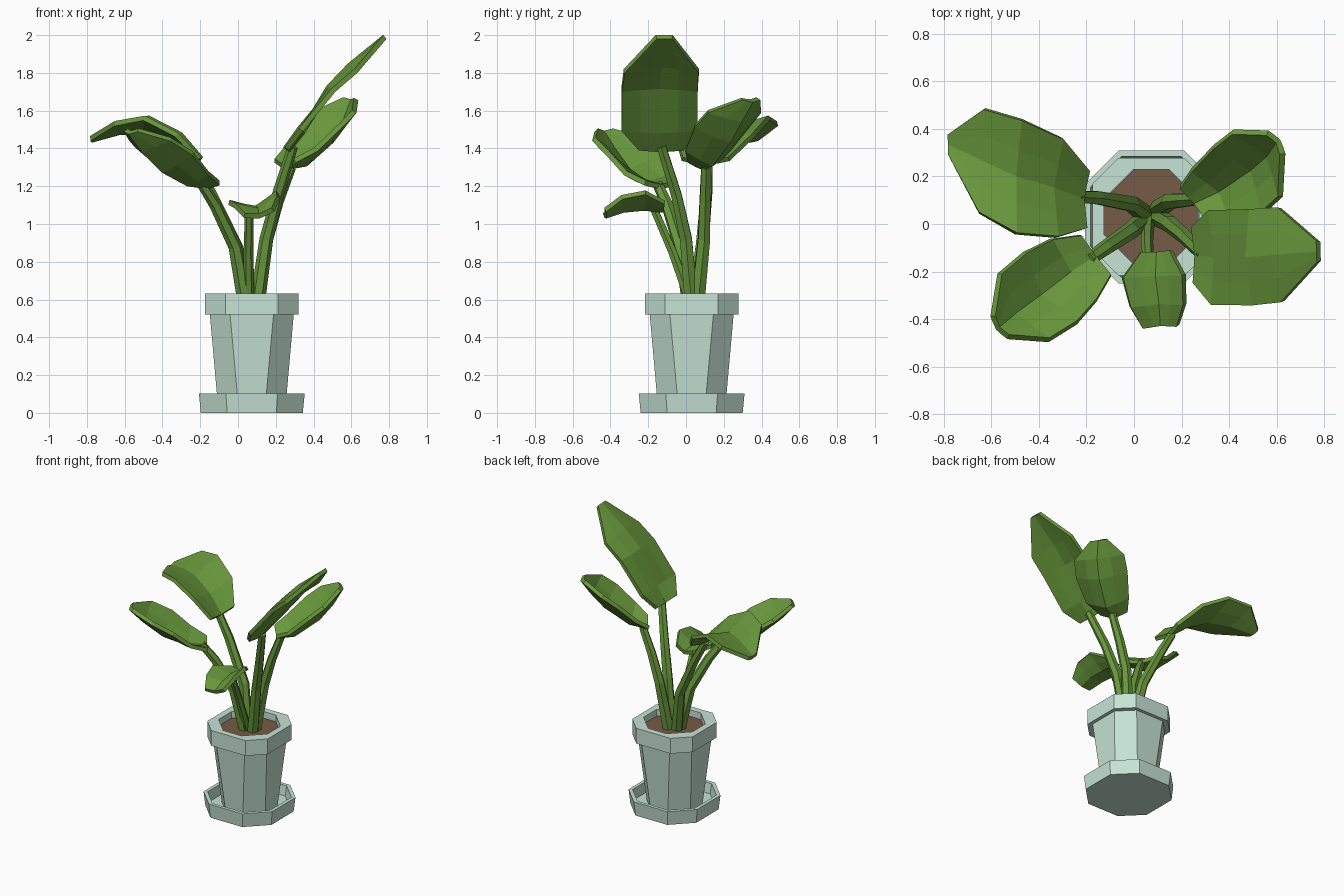
import bpy
import bmesh
from mathutils import Vector

if "Cube" in bpy.data.objects:
    bpy.data.objects.remove(bpy.data.objects["Cube"], do_unlink=True)

CENTRE = Vector((0.073, 0.03, 0))


def material(name, rgb):
    mat = bpy.data.materials.new(name)
    mat.use_nodes = True
    mat.diffuse_color = (*rgb, 1)
    mat.node_tree.nodes["Principled BSDF"].inputs["Base Color"].default_value = (*rgb, 1)
    return mat


sage = material("sage_ceramic", (0.57, 0.77, 0.67))
earth = material("brown_soil", (0.18, 0.105, 0.062))
green = material("leaf_green", (0.14, 0.315, 0.045))


def add_object(name, data, mat):
    obj = bpy.data.objects.new(name, data)
    bpy.context.collection.objects.link(obj)
    data.materials.append(mat)
    return obj


def octagon_stack(name, profile, mat):
    """Skin a stack of corner-cut squares given as (half width, half edge, height)."""
    bm = bmesh.new()
    rings = []
    for h, e, z in profile:
        corners = [(h, -e), (h, e), (e, h), (-e, h), (-h, e), (-h, -e), (-e, -h), (e, -h)]
        rings.append([bm.verts.new(CENTRE + Vector((x, y, z))) for x, y in corners])
    for low, high in zip(rings, rings[1:]):
        for i in range(8):
            j = (i + 1) % 8
            bm.faces.new((low[i], low[j], high[j], high[i]))
    bm.faces.new(rings[0][::-1])
    bm.faces.new(rings[-1])
    mesh = bpy.data.meshes.new(name)
    bm.to_mesh(mesh)
    bm.free()
    add_object(name, mesh, mat)


def stem(name, path, radius=0.041):
    """Tapered faceted tube along a few points."""
    curve = bpy.data.curves.new(name, "CURVE")
    curve.dimensions = "3D"
    curve.bevel_depth = radius
    curve.bevel_resolution = 1
    curve.use_fill_caps = True
    spline = curve.splines.new("POLY")
    spline.points.add(len(path) - 1)
    spline.use_smooth = False
    for i, (point, co) in enumerate(zip(spline.points, path)):
        point.co = (*co, 1)
        point.radius = 1 - 0.11 * i
    add_object(name, curve, green)


def leaf(name, rib, skew=0, roll=0):
    """Channelled or arched blade; each rib station is (x, y, z, half width, edge lift)."""
    bm = bmesh.new()
    points = [Vector(r[:3]) for r in rib]
    heading = points[-1] - points[0]
    heading.z = 0
    heading.normalize()
    side = Vector((-heading.y, heading.x, roll)) + heading * skew
    rows = []
    for i, (p, r) in enumerate(zip(points, rib)):
        along = points[min(i + 1, len(rib) - 1)] - points[max(i - 1, 0)]
        up = along.cross(side).normalized()
        rows.append([bm.verts.new(p + side * u * r[3] + up * r[4] * abs(u) ** 1.2)
                     for u in (-1, -0.5, 0, 0.5, 1)])
    for a, b in zip(rows, rows[1:]):
        for j in range(4):
            bm.faces.new((a[j], b[j], b[j + 1], a[j + 1]))
    mesh = bpy.data.meshes.new(name)
    bm.to_mesh(mesh)
    bm.free()
    solid = add_object(name, mesh, green).modifiers.new("thickness", "SOLIDIFY")
    solid.thickness = 0.027
    solid.offset = 1


# Saucer, pot with rim, and soil
octagon_stack("saucer", [(0.27, 0.13, 0), (0.28, 0.137, 0.103), (0.255, 0.125, 0.103),
                         (0.245, 0.12, 0.03)], sage)
octagon_stack("pot", [(0.178, 0.07, 0.025), (0.222, 0.115, 0.52), (0.247, 0.14, 0.52),
                      (0.247, 0.14, 0.633), (0.2, 0.075, 0.633), (0.2, 0.075, 0.56)], sage)
octagon_stack("soil", [(0.199, 0.074, 0.565), (0.199, 0.074, 0.585)], earth)

# Stems
stem("tall_left_stem", [(0.1, 0.03, 0.57), (0.15, 0, 0.92), (0.21, -0.05, 1.15), (0.29, -0.13, 1.41)])
stem("back_left_stem", [(0.1, 0.06, 0.57), (0.15, 0.095, 0.92), (0.21, 0.1, 1.12), (0.28, 0.105, 1.3)])
stem("front_right_stem", [(0.04, 0.02, 0.57), (-0.015, -0.03, 0.88), (-0.12, -0.1, 1.1), (-0.19, -0.15, 1.21)])
stem("back_right_stem", [(0.045, 0.04, 0.57), (-0.01, 0.085, 0.88), (-0.15, 0.11, 1.17), (-0.24, 0.115, 1.33)])
stem("small_front_stem", [(0.06, 0.03, 0.57), (0.055, -0.07, 0.85), (0.06, -0.17, 1.08)], 0.029)

# Leaves
leaf("tall_left_leaf", [(0.275, -0.13, 1.38, 0.12, 0.015), (0.355, -0.14, 1.48, 0.2, 0.02),
                        (0.49, -0.14, 1.715, 0.2, -0.025), (0.6, -0.13, 1.83, 0.195, -0.04),
                        (0.785, -0.115, 1.98, 0.04, 0)])
leaf("back_left_leaf", [(0.255, 0.09, 1.285, 0.095, 0.04), (0.365, 0.14, 1.305, 0.15, 0.09),
                        (0.505, 0.235, 1.43, 0.18, 0.11), (0.575, 0.295, 1.54, 0.175, 0.08),
                        (0.615, 0.355, 1.645, 0.06, 0.02)])
leaf("front_right_leaf", [(-0.165, -0.135, 1.185, 0.11, 0.02), (-0.27, -0.205, 1.2, 0.165, 0.06),
                          (-0.4, -0.305, 1.27, 0.19, 0.11), (-0.51, -0.385, 1.38, 0.18, 0.08),
                          (-0.58, -0.445, 1.475, 0.06, 0.02)])
leaf("back_right_leaf", [(-0.225, 0.105, 1.31, 0.12, 0.03), (-0.35, 0.155, 1.41, 0.2, 0.06),
                         (-0.5, 0.2, 1.48, 0.23, 0.07), (-0.63, 0.265, 1.47, 0.21, 0.05),
                         (-0.775, 0.335, 1.43, 0.045, 0.01)], skew=-0.35)
leaf("small_front_leaf", [(0.1, -0.12, 1.06, 0.07, 0.03), (0.095, -0.22, 1.07, 0.135, 0.06),
                          (0.11, -0.33, 1.06, 0.12, 0.05), (0.115, -0.42, 1.03, 0.08, 0.02)],
     roll=0.2)
